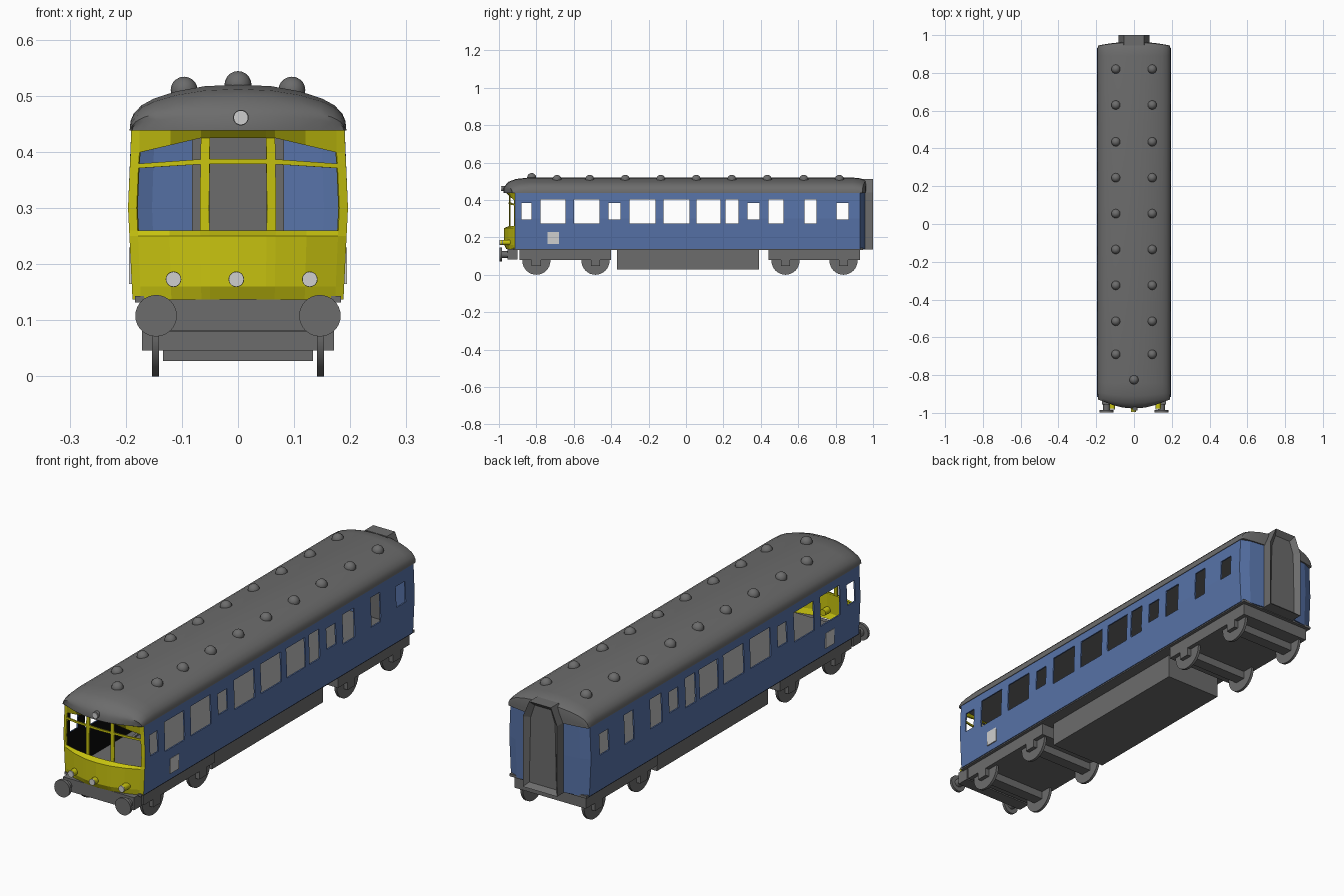
import bpy, bmesh, math
from mathutils import Matrix, Vector

if "Cube" in bpy.data.objects:
    bpy.data.objects.remove(bpy.data.objects["Cube"])


def material(name, rgb):
    m = bpy.data.materials.new(name)
    m.diffuse_color = (*rgb, 1)
    m.use_nodes = True
    m.node_tree.nodes["Principled BSDF"].inputs["Base Color"].default_value = m.diffuse_color
    return m


GREY = material("grey", (0.15, 0.15, 0.15))
BLUE = material("rail blue", (0.095, 0.17, 0.39))
YELLOW = material("warning yellow", (0.58, 0.55, 0.005))
WHITE = material("pale white", (0.62, 0.62, 0.62))
BLACK = material("black", (0.003, 0.003, 0.003))


def finish(name, bm, mats, smooth=None):
    bmesh.ops.remove_doubles(bm, verts=bm.verts[:], dist=1e-5)
    bmesh.ops.recalc_face_normals(bm, faces=bm.faces[:])
    me = bpy.data.meshes.new(name)
    bm.to_mesh(me)
    bm.free()
    for m in mats:
        me.materials.append(m)
    ob = bpy.data.objects.new(name, me)
    bpy.context.collection.objects.link(ob)
    if smooth:
        bpy.ops.object.select_all(action='DESELECT')
        ob.select_set(True)
        bpy.context.view_layer.objects.active = ob
        bpy.ops.object.shade_smooth_by_angle(angle=math.radians(smooth))
    return ob


def box(name, x, y, z, mat=GREY):
    bm = bmesh.new()
    c = Vector((sum(x) / 2, sum(y) / 2, sum(z) / 2))
    s = (x[1] - x[0], y[1] - y[0], z[1] - z[0], 1)
    bmesh.ops.create_cube(bm, size=1, matrix=Matrix.Translation(c) @ Matrix.Diagonal(s))
    return finish(name, bm, [mat])


def cylinder(name, centre, r, depth, axis, mat=GREY, sides=32):
    bm = bmesh.new()
    rot = Matrix.Rotation(math.pi / 2, 4, 'Y' if axis == 'x' else 'X')
    bmesh.ops.create_cone(bm, cap_ends=True, segments=sides, radius1=r, radius2=r,
                          depth=depth, matrix=Matrix.Translation(centre) @ rot)
    return finish(name, bm, [mat], 40)


def half_width(z):
    """Bowed side profile of the body."""
    pts = [(0.137, 0.188), (0.30, 0.196), (0.44, 0.190)]
    for (z0, x0), (z1, x1) in zip(pts, pts[1:]):
        if z <= z1:
            return x0 + (x1 - x0) * (z - z0) / (z1 - z0)
    return pts[-1][1]


def panel(name, us, vs, holes, place, outward, mats):
    """Grid wall with rectangular openings, thickened inwards."""
    us = sorted(set(us + [e for h in holes for e in h[:2]]))
    vs = sorted(set(vs + [e for h in holes for e in h[2:]]))
    bm = bmesh.new()
    grid = [[bm.verts.new(place(u, v)) for v in vs] for u in us]
    for i in range(len(us) - 1):
        for j in range(len(vs) - 1):
            u, v = (us[i] + us[i + 1]) / 2, (vs[j] + vs[j + 1]) / 2
            if any(a < u < b and c < v < d for a, b, c, d in holes):
                continue
            f = bm.faces.new((grid[i][j], grid[i + 1][j], grid[i + 1][j + 1], grid[i][j + 1]))
            f.normal_update()
            if f.normal.dot(Vector(outward)) < 0:
                f.normal_flip()
    me = bpy.data.meshes.new(name)
    bm.to_mesh(me)
    bm.free()
    for m in mats:
        me.materials.append(m)
    ob = bpy.data.objects.new(name, me)
    bpy.context.collection.objects.link(ob)
    mod = ob.modifiers.new("thickness", 'SOLIDIFY')
    mod.thickness, mod.offset = 0.006, -1
    mod.material_offset = len(mats) - 1
    return ob


# Side walls with window openings: blue outside, black inside
small = [(-0.88, -0.825), (-0.414, -0.35), (0.329, 0.393), (0.805, 0.869)]
large = [(-0.778, -0.644), (-0.60, -0.463), (-0.302, -0.163), (-0.12, 0.019),
         (0.056, 0.184), (0.211, 0.281), (0.441, 0.521), (0.634, 0.698)]
windows = [(a, b, 0.295, 0.385) for a, b in small] + [(a, b, 0.275, 0.402) for a, b in large]
for side, s in (("right", 1), ("left", -1)):
    panel(side + "_wall", [-0.915, 0.93], [0.137, 0.22, 0.30, 0.36, 0.445], windows,
          lambda y, z: (s * half_width(z), y, z), (s, 0, 0), [BLUE, BLACK])
    x = half_width(0.2)
    box(side + "_data_panel", sorted((s * (x - 0.003), s * (x + 0.003))),
        (-0.74, -0.68), (0.165, 0.23), WHITE)

# Bowed cab front with a recessed windscreen band
RECESS = [(0.137, 0.012), (0.16, 0.024), (0.25, 0.024), (0.26, 0.0), (0.425, 0.0), (0.445, 0.022)]
DROP = {0.378: 0.007, 0.387: 0.008, 0.425: 0.026}


def front_point(x, z):
    t = (x / 0.19) ** 2
    out = 0
    for (z0, a), (z1, b) in zip(RECESS, RECESS[1:]):
        if z0 <= z <= z1:
            out = a + (b - a) * (z - z0) / (z1 - z0)
    slope = max(0, min(1, (abs(x) - 0.065) / 0.11))
    return (x * half_width(z) / 0.19, -0.915 - (0.033 + out) * (1 - t), z - DROP.get(z, 0) * slope)


panes = []
for a, b in ((-0.175, -0.066), (-0.05, 0.05), (0.066, 0.175)):
    panes += [(a, b, 0.26, 0.378), (a, b, 0.387, 0.425)]
panel("cab_front", [-0.19, -0.12, 0, 0.12, 0.19], [r[0] for r in RECESS] + [0.30], panes,
      front_point, (0, -1, 0), [YELLOW])

# Slightly rounded rear wall
panel("rear_wall", [-0.19, -0.15, -0.08, 0.08, 0.15, 0.19], [0.137, 0.30, 0.445], [],
      lambda x, z: (x * half_width(z) / 0.19, 0.957 - 0.027 * (x / 0.19) ** 4, z),
      (0, 1, 0), [BLUE])

# Domed roof lofted along the body
HALF = [(0.193, 0.44), (0.1915, 0.455), (0.186, 0.468), (0.172, 0.483), (0.15, 0.495),
        (0.11, 0.508), (0.06, 0.517), (0, 0.52)]
SECTION = HALF + [(-x, z) for x, z in HALF[-2::-1]]
STATIONS = [(-0.925, 0.975, 0.30, 0.052), (-0.93, 0.98, 0.50, 0.035), (-0.918, 0.99, 0.72, 0.03),
            (-0.89, 1, 0.90, 0.02), (-0.84, 1, 1, 0), (0.89, 1, 1, 0), (0.925, 1, 0.94, -0.01),
            (0.943, 0.99, 0.80, -0.018), (0.945, 0.98, 0.5, -0.02), (0.945, 0.975, 0.2, -0.02)]
bm = bmesh.new()
top, low = [], []
for y, sx, sz, bow in STATIONS:
    ring = [(x * sx, y - bow * (1 - (x / 0.193) ** 2), 0.44 + (z - 0.44) * sz) for x, z in SECTION]
    top.append([bm.verts.new(p) for p in ring])
    low.append([bm.verts.new((p[0], p[1], 0.438)) for p in ring])
n = len(SECTION)
for i in range(len(STATIONS) - 1):
    for rows in (top, low):
        for j in range(n - 1):
            bm.faces.new((rows[i][j], rows[i + 1][j], rows[i + 1][j + 1], rows[i][j + 1]))
    for j in (0, n - 1):
        bm.faces.new((top[i][j], top[i + 1][j], low[i + 1][j], low[i][j]))
for i in (0, -1):
    for j in range(n - 1):
        bm.faces.new((top[i][j], top[i][j + 1], low[i][j + 1], low[i][j]))
finish("roof", bm, [GREY], 40)

# Dome ventilators on the roof
vents = [(s * 0.096, y, 0.510) for s in (-1, 1)
         for y in (0.82, 0.63, 0.435, 0.245, 0.055, -0.135, -0.325, -0.515, -0.69)]
for p in vents + [(0, -0.825, 0.52)]:
    bm = bmesh.new()
    bmesh.ops.create_uvsphere(bm, u_segments=16, v_segments=10, radius=0.024,
                              matrix=Matrix.Translation(p))
    finish("roof_vent", bm, [GREY], 60)

# Lamps: yellow housings with pale lenses, and a roof headlight
for x, tip in ((-0.115, -0.978), (-0.003, -0.992), (0.128, -0.978)):
    cylinder("lamp_housing", (x, tip + 0.03, 0.173), 0.014, 0.06, 'y', YELLOW, 20)
    cylinder("lamp_lens", (x, tip - 0.002, 0.173), 0.0135, 0.005, 'y', WHITE, 20)
cylinder("headlight_housing", (0.005, -0.962, 0.461), 0.014, 0.045, 'y', GREY, 20)
cylinder("headlight_lens", (0.005, -0.986, 0.461), 0.013, 0.005, 'y', WHITE, 20)

# Underframe, equipment box and buffer beam
box("floor", (-0.184, 0.184), (-0.925, 0.945), (0.132, 0.143))
box("equipment_box", (-0.134, 0.134), (-0.37, 0.39), (0.027, 0.135))
box("buffer_beam", (-0.17, 0.17), (-0.955, -0.90), (0.082, 0.137))

# Buffers
for s in (-1, 1):
    cylinder("buffer_shank", (s * 0.146, -0.965, 0.108), 0.018, 0.05, 'y')
    cylinder("buffer_head", (s * 0.146, -0.991, 0.108), 0.037, 0.012, 'y')

# Bogies with axle bars and wheels
for y0, y1, axles in ((-0.89, -0.40, (-0.80, -0.484)), (0.44, 0.93, (0.532, 0.842))):
    box("bogie_frame", (-0.171, 0.171), (y0, y1), (0.08, 0.134))
    for y in axles:
        box("axle_bar", (-0.171, 0.171), (y - 0.025, y + 0.025), (0.046, 0.082))
        for s in (-1, 1):
            cylinder("wheel", (s * 0.147, y, 0.075), 0.075, 0.012, 'x')

# Rear gangway: tapered frame with a recessed door
OUTLINE = [(-0.082, 0.135), (0.082, 0.135), (0.082, 0.44), (0.052, 0.512), (-0.052, 0.512), (-0.082, 0.44)]
bm = bmesh.new()
face = bm.faces.new([bm.verts.new((x, 0.945, z)) for x, z in OUTLINE])
ext = bmesh.ops.extrude_face_region(bm, geom=[face])
bmesh.ops.translate(bm, vec=(0, 0.055, 0), verts=[v for v in ext["geom"] if isinstance(v, bmesh.types.BMVert)])
bm.faces.ensure_lookup_table()
bmesh.ops.recalc_face_normals(bm, faces=bm.faces[:])
door = max(bm.faces, key=lambda f: f.calc_center_median().y)
bmesh.ops.inset_region(bm, faces=[door], thickness=0.024)
bmesh.ops.translate(bm, vec=(0, -0.02, 0), verts=door.verts[:])
finish("gangway", bm, [GREY])
